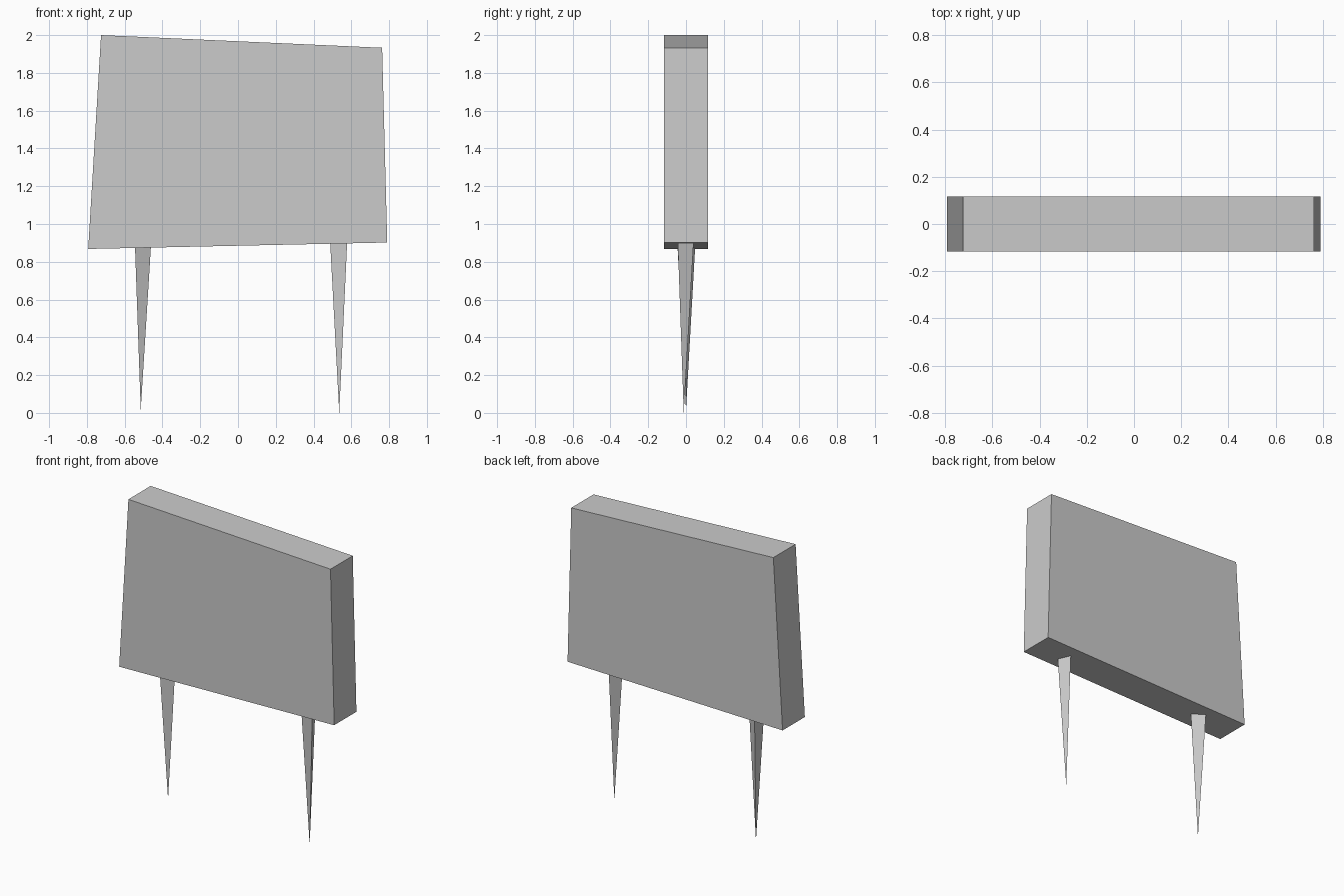
import bpy, bmesh
from math import cos, sin, radians

if "Cube" in bpy.data.objects:
    bpy.data.objects.remove(bpy.data.objects["Cube"])


def make_object(name, bm):
    bmesh.ops.recalc_face_normals(bm, faces=bm.faces[:])
    mesh = bpy.data.meshes.new(name)
    bm.to_mesh(mesh)
    bm.free()
    obj = bpy.data.objects.new(name, mesh)
    bpy.context.collection.objects.link(obj)
    return obj


# Sign board: skewed four-corner outline extruded front to back
outline = [(-0.793, 0.868), (0.79, 0.902), (0.763, 1.933), (-0.725, 2.0)]
front_y, back_y = -0.117, 0.117
bm = bmesh.new()
face = bm.faces.new([bm.verts.new((x, front_y, z)) for x, z in outline])
ext = bmesh.ops.extrude_face_region(bm, geom=[face])
moved = [g for g in ext["geom"] if isinstance(g, bmesh.types.BMVert)]
bmesh.ops.translate(bm, verts=moved, vec=(0, back_y - front_y, 0))
make_object("sign_board", bm)


# Three-sided stake tapering to a point at the ground
def stake(name, x, y, tip_z, top_z, radius, turn):
    bm = bmesh.new()
    tip = bm.verts.new((x, y, tip_z))
    ring = []
    for i in range(3):
        a = radians(turn + 120 * i)
        ring.append(bm.verts.new((x + radius * cos(a), y + radius * sin(a), top_z)))
    bm.faces.new(ring)
    for i in range(3):
        bm.faces.new((ring[i], ring[(i + 1) % 3], tip))
    return make_object(name, bm)


stake("left_stake", -0.515, 0.0, 0.015, 0.895, 0.055, 116)
stake("right_stake", 0.536, -0.012, 0.0, 0.915, 0.053, 83)
